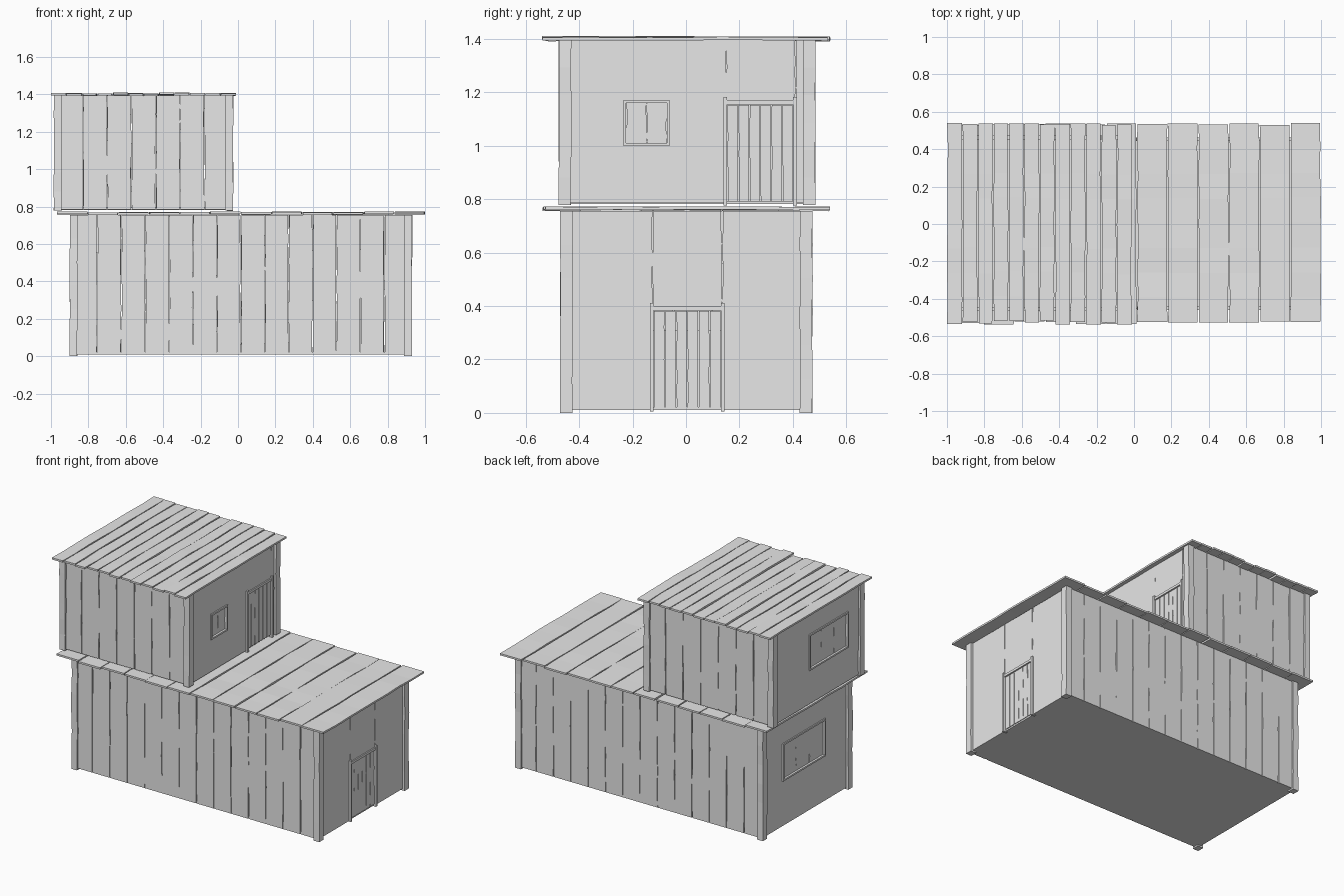
import bpy, bmesh, random

random.seed(4)
cube = bpy.data.objects.get("Cube")
if cube:
    bpy.data.objects.remove(cube)

grey = bpy.data.materials.new("weathered grey")
grey.use_nodes = True
colour = (0.8, 0.8, 0.8, 1)
grey.diffuse_color = colour
grey.node_tree.nodes["Principled BSDF"].inputs["Base Color"].default_value = colour

X, Y, Z = 0, 1, 2


def plank(bm, along, across, span, width, depth, wobble=0.0, warp=0.0, steps=6):
    """A board running along one axis, with uneven long edges and a slight warp."""
    thick = 3 - along - across
    n = steps if wobble or warp else 1
    rings = []
    for i in range(n + 1):
        w = [v + random.uniform(-wobble, wobble) for v in width]
        lift = random.uniform(-warp, warp)
        ring = []
        for a, d in ((0, 0), (1, 0), (1, 1), (0, 1)):
            co = [0, 0, 0]
            co[along] = span[0] + (span[1] - span[0]) * i / n
            co[across] = w[a]
            co[thick] = depth[d] + lift
            ring.append(bm.verts.new(co))
        rings.append(ring)
    faces = [bm.faces.new(rings[0]), bm.faces.new(rings[-1])]
    for r, s in zip(rings, rings[1:]):
        faces += [bm.faces.new((r[k], r[(k + 1) % 4], s[(k + 1) % 4], s[k])) for k in range(4)]
    bmesh.ops.recalc_face_normals(bm, faces=faces)


def finish(bm, name):
    mesh = bpy.data.meshes.new(name)
    bm.to_mesh(mesh)
    bm.free()
    mesh.materials.append(grey)
    bpy.context.collection.objects.link(bpy.data.objects.new(name, mesh))


def side_wall(name, x0, x1, y, z0, z1, count):
    """Upright planks along the front or back."""
    bm = bmesh.new()
    step = (x1 - x0) / count
    for i in range(count):
        a = x0 + i * step
        plank(bm, Z, X, (z0, z1), (a + 0.002, a + step - 0.002), (y - 0.01, y + 0.01), 0.0025)
    finish(bm, name)


def end_wall(name, x, boards, window=None):
    """Wide boards (y0, y1, z0, z1) across an end; the board holding the window is cut round it."""
    bm = bmesh.new()
    depth = (x - 0.01, x + 0.01)
    for y0, y1, z0, z1 in boards:
        if window and y0 < window[0] and y1 > window[1]:
            a, b, c, d = window
            for ys, zs in (((y0, a), (z0, z1)), ((b, y1), (z0, z1)),
                           ((a, b), (z0, c)), ((a, b), (d, z1))):
                plank(bm, Z, Y, zs, ys, depth)
        else:
            plank(bm, Z, Y, (z0, z1), (y0 + 0.001, y1 - 0.001), depth, 0.003, steps=9)
    finish(bm, name)


def window_unit(name, x, out, rect, boards):
    """Thin frame with boards filling the opening."""
    a, b, c, d = rect
    bm = bmesh.new()
    depth = sorted((x, x + out * 0.018))
    t = 0.011
    for ys, zs in (((a, a + t), (c, d)), ((b - t, b), (c, d)),
                   ((a + t, b - t), (c, c + t)), ((a + t, b - t), (d - t, d))):
        plank(bm, Z, Y, zs, ys, depth)
    finish(bm, name + "_frame")
    bm = bmesh.new()
    step = (b - a - 2 * t) / boards
    for i in range(boards):
        s = a + t + i * step
        plank(bm, Z, Y, (c + t, d - t), (s + 0.001, s + step - 0.001), (x - 0.004, x + 0.004), 0.003)
    finish(bm, name + "_boards")


def door_unit(name, x, y0, y1, z0, z1):
    """Two jambs, a lintel and upright slats."""
    bm = bmesh.new()
    t = 0.014
    for y in (y0, y1 - t):
        plank(bm, Z, Y, (z0, z1), (y, y + t), (x - 0.01, x + 0.022))
    plank(bm, Y, Z, (y0 + t, y1 - t), (z1 - 0.028, z1 - 0.012), (x - 0.01, x + 0.018))
    finish(bm, name + "_frame")
    bm = bmesh.new()
    step = (y1 - y0 - 2 * t) / 6
    for i in range(6):
        y = y0 + t + i * step
        plank(bm, Z, Y, (z0 + 0.015, z1 - 0.03), (y + 0.002, y + step - 0.002), (x - 0.004, x + 0.01), 0.001)
    finish(bm, name + "_slats")


def posts(name, xs, ys, z0, z1):
    bm = bmesh.new()
    for x in xs:
        for y in ys:
            plank(bm, Z, X, (z0, z1), (x - 0.021, x + 0.021), (y - 0.023, y + 0.023), 0.002, 0.002)
    finish(bm, name)


def roof(name, x0, x1, z, count):
    """Overhanging planks running front to back, each a little off level."""
    bm = bmesh.new()
    step = (x1 - x0) / count
    for i in range(count):
        a = x0 + i * step
        h = z + random.uniform(-0.003, 0.003)
        ends = (-0.53 + random.uniform(-0.01, 0.015), 0.535 + random.uniform(-0.006, 0.006))
        plank(bm, Y, X, ends, (a + 0.003, a + step - 0.003), (h - 0.006, h + 0.006), 0.003, 0.002, 8)
    finish(bm, name)


def floor(name, x0, x1, z):
    bm = bmesh.new()
    plank(bm, X, Y, (x0, x1), (-0.455, 0.455), (z, z + 0.012))
    finish(bm, name)


# Lower storey
posts("lower_corner_posts", (-0.879, 0.909), (-0.447, 0.45), 0, 0.755)
floor("lower_floor", -0.88, 0.91, 0.01)
side_wall("lower_front_wall", -0.88, 0.91, -0.45, 0.01, 0.755, 14)
side_wall("lower_back_wall", -0.88, 0.91, 0.453, 0.01, 0.755, 14)
end_wall("lower_right_wall", 0.905, [(-0.45, -0.125, 0.01, 0.755), (-0.125, 0.135, 0.395, 0.755),
                                     (0.135, 0.45, 0.01, 0.755)])
door_unit("lower_door", 0.905, -0.135, 0.145, 0.005, 0.412)
lower_window = (-0.2, 0.25, 0.31, 0.56)
end_wall("lower_left_wall", -0.875, [(-0.45, 0.45, 0.01, 0.755)], lower_window)
window_unit("lower_window", -0.875, -1, lower_window, 3)
roof("lower_roof", -0.97, 1.0, 0.765, 12)

# Upper storey
posts("upper_corner_posts", (-0.963, -0.047), (-0.453, 0.461), 0.778, 1.395)
floor("upper_floor", -0.96, -0.05, 0.782)
side_wall("upper_front_wall", -0.96, -0.05, -0.455, 0.785, 1.395, 7)
side_wall("upper_back_wall", -0.96, -0.05, 0.463, 0.785, 1.395, 7)
upper_window = (-0.235, -0.06, 1.0, 1.17)
end_wall("upper_right_wall", -0.05, [(-0.455, 0.15, 0.785, 1.395), (0.15, 0.41, 1.165, 1.395),
                                     (0.41, 0.46, 0.785, 1.395)], upper_window)
window_unit("upper_right_window", -0.05, 1, upper_window, 2)
door_unit("upper_door", -0.05, 0.14, 0.415, 0.776, 1.183)
back_window = (-0.32, 0.09, 1.01, 1.25)
end_wall("upper_left_wall", -0.96, [(-0.455, 0.15, 0.785, 1.395), (0.15, 0.46, 0.785, 1.395)], back_window)
window_unit("upper_left_window", -0.96, -1, back_window, 3)
roof("upper_roof", -1.0, -0.01, 1.4, 12)
